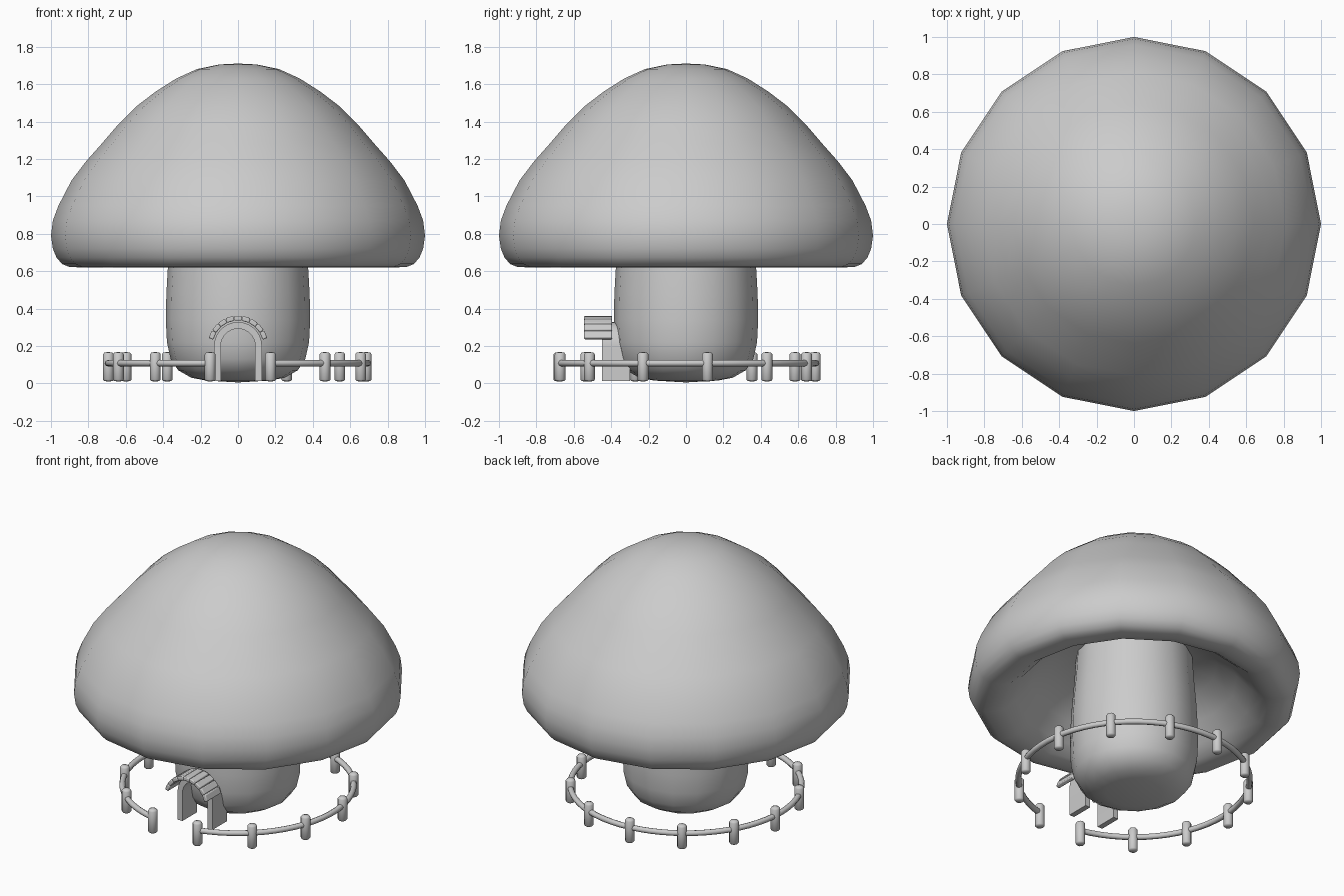
import bpy, bmesh
from math import sin, cos, pi, radians

if "Cube" in bpy.data.objects:
    bpy.data.objects.remove(bpy.data.objects["Cube"])


def finish(name, bm, angle=None):
    """Turn a bmesh into an object; angle None = flat faces."""
    bmesh.ops.recalc_face_normals(bm, faces=bm.faces)
    me = bpy.data.meshes.new(name)
    bm.to_mesh(me)
    bm.free()
    ob = bpy.data.objects.new(name, me)
    bpy.context.collection.objects.link(ob)
    if angle:
        bpy.ops.object.select_all(action='DESELECT')
        ob.select_set(True)
        bpy.context.view_layer.objects.active = ob
        bpy.ops.object.shade_smooth_by_angle(angle=radians(angle))
    return ob


def lathe(name, profile, sides, angle=80, loc=(0, 0, 0)):
    """Spin (radius, z) points around z; radius 0 becomes a pole."""
    bm = bmesh.new()
    rings = []
    for r, z in profile:
        n = 1 if r == 0 else sides
        rings.append([bm.verts.new((r * cos(2 * pi * i / sides),
                                    r * sin(2 * pi * i / sides), z)) for i in range(n)])
    for a, b in zip(rings, rings[1:]):
        for i in range(sides):
            j = (i + 1) % sides
            quad = [a[i % len(a)], a[j % len(a)], b[j % len(b)], b[i % len(b)]]
            bm.faces.new(list(dict.fromkeys(quad)))
    ob = finish(name, bm, angle)
    ob.location = loc
    return ob


# Cap: domed outside, rolled rim, hollow underside
lathe("mushroom_cap", [
    (0, 1.71), (.10, 1.705), (.22, 1.68), (.33, 1.63), (.44, 1.56), (.545, 1.48),
    (.64, 1.385), (.73, 1.28), (.81, 1.19), (.89, 1.085), (.96, .95), (.99, .87),
    (1.0, .79), (.99, .72), (.97, .672), (.94, .638), (.90, .622), (.84, .62),
    (.78, .635), (.71, .69), (.62, .79), (.50, .89), (.32, .95), (0, .96)], 16)

# Stem: rounded foot, slightly narrower at the top
lathe("mushroom_stem", [
    (0, .005), (.17, .015), (.25, .03), (.32, .07), (.36, .13), (.38, .22),
    (.386, .34), (.383, .48), (.375, .62), (.36, .80), (.35, .96)], 16)

# Fence posts around the stem
R = .695
angles = [-75.5, -48, -19.3, 9.5, 38.5, 68, 96, 123, 149.5, 175.5, 203, 230.5, 257.6]
for k, a in enumerate(angles):
    a = radians(a)
    lathe(f"fence_post_{k + 1}", [
        (0, .01), (.022, .012), (.029, .02), (.029, .155), (.022, .164), (0, .168)],
        12, 50, (R * cos(a), R * sin(a), 0))

# Fence rail: open ring with a gap at the doorway
cu = bpy.data.curves.new("fence_rail", 'CURVE')
cu.dimensions = '3D'
cu.bevel_depth = .018
cu.bevel_resolution = 2
cu.use_fill_caps = True
sp = cu.splines.new('POLY')
N = 60
sp.points.add(N)
for i, p in enumerate(sp.points):
    a = radians(angles[0] + (angles[-1] - angles[0]) * i / N)
    p.co = (R * cos(a), R * sin(a), .108, 1)
sp.use_smooth = True
bpy.context.collection.objects.link(bpy.data.objects.new("fence_rail", cu))


def arch(r, y):
    """Doorway outline: straight jambs and a round top."""
    pts = [(r, .012)] + [(r * cos(pi * i / 14), .20 + r * sin(pi * i / 14))
                         for i in range(15)] + [(-r, .012)]
    return [(x, y, z) for x, z in pts]


# Arched door frame
bm = bmesh.new()
loops = [[bm.verts.new(c) for c in arch(r, y)]
         for r, y in ((.128, -.45), (.128, -.30), (.092, -.30), (.092, -.45))]
for a, b in zip(loops, loops[1:] + loops[:1]):
    for i in range(len(a) - 1):
        bm.faces.new((a[i], a[i + 1], b[i + 1], b[i]))
for i in (0, -1):
    bm.faces.new([l[i] for l in loops])
finish("door_frame", bm, 40)

# Slatted porch roof following the arch
SLATS = 9
for k in range(SLATS):
    t = radians(23 + 134 * k / (SLATS - 1))
    bm = bmesh.new()
    bmesh.ops.create_cube(bm, size=1)
    bmesh.ops.scale(bm, verts=bm.verts, vec=(.043, .15, .026))
    ob = finish(f"roof_slat_{k + 1}", bm, 40)
    ob.location = (.148 * cos(t), -.47, .20 + .148 * sin(t))
    ob.rotation_euler = (0, pi / 2 - t, 0)
    bev = ob.modifiers.new("bevel", 'BEVEL')
    bev.width = .006
    bev.segments = 2
